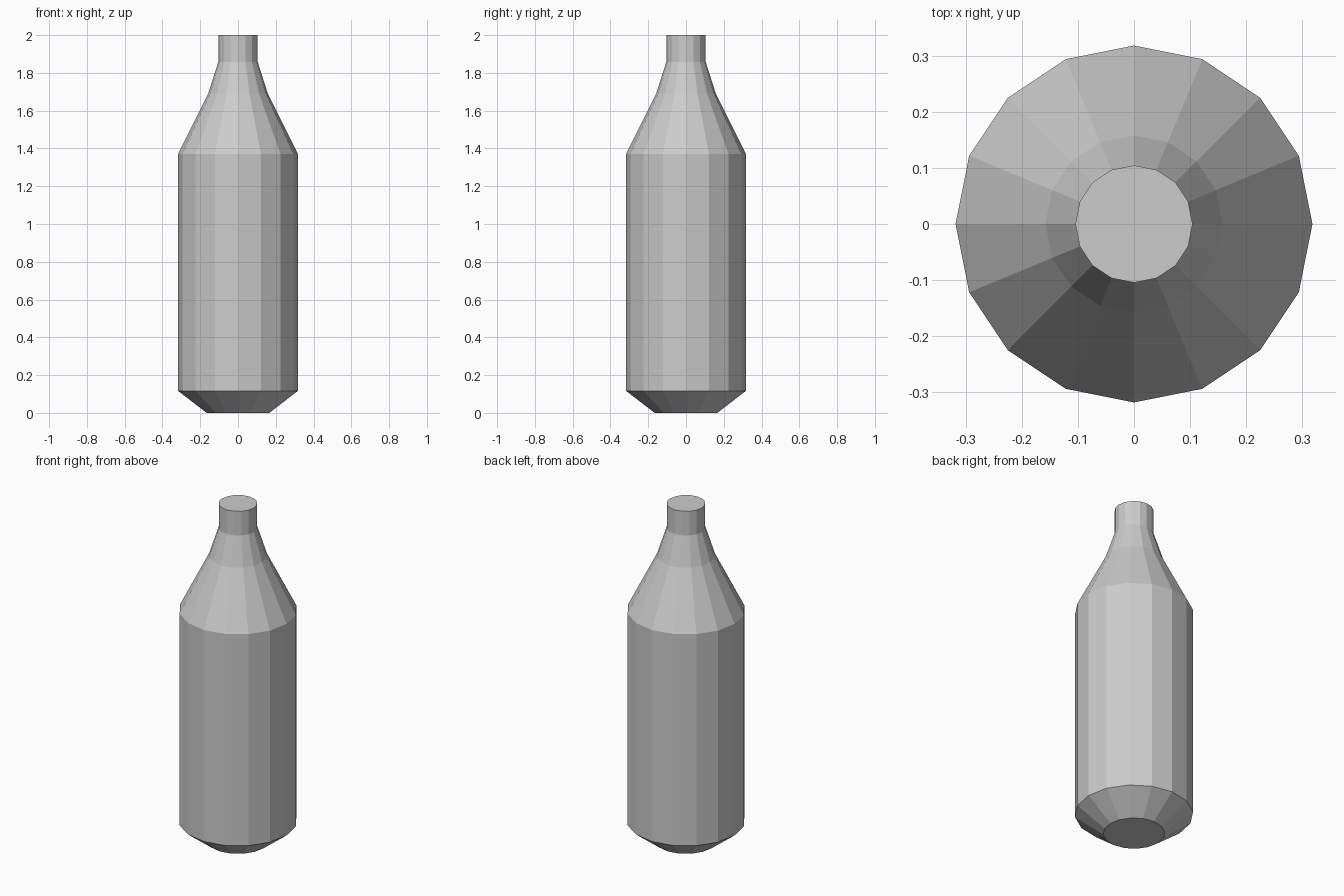
import bpy, bmesh
from math import cos, sin, pi

if "Cube" in bpy.data.objects:
    bpy.data.objects.remove(bpy.data.objects["Cube"])

SIDES = 16
# Bottle profile: (radius, height)
PROFILE = [(0.166, 0.0), (0.318, 0.117), (0.318, 1.37),
           (0.158, 1.69), (0.1045, 1.857), (0.1045, 2.0)]

bm = bmesh.new()
rings = [[bm.verts.new((r * cos(2 * pi * i / SIDES), r * sin(2 * pi * i / SIDES), z))
          for i in range(SIDES)] for r, z in PROFILE]

# Side walls
for low, high in zip(rings, rings[1:]):
    for i in range(SIDES):
        j = (i + 1) % SIDES
        bm.faces.new((low[i], low[j], high[j], high[i]))

# Flat base and flat neck cap
bm.faces.new(rings[0][::-1])
bm.faces.new(rings[-1])

mesh = bpy.data.meshes.new("bottle")
bm.to_mesh(mesh)
bm.free()
bpy.context.collection.objects.link(bpy.data.objects.new("bottle", mesh))
